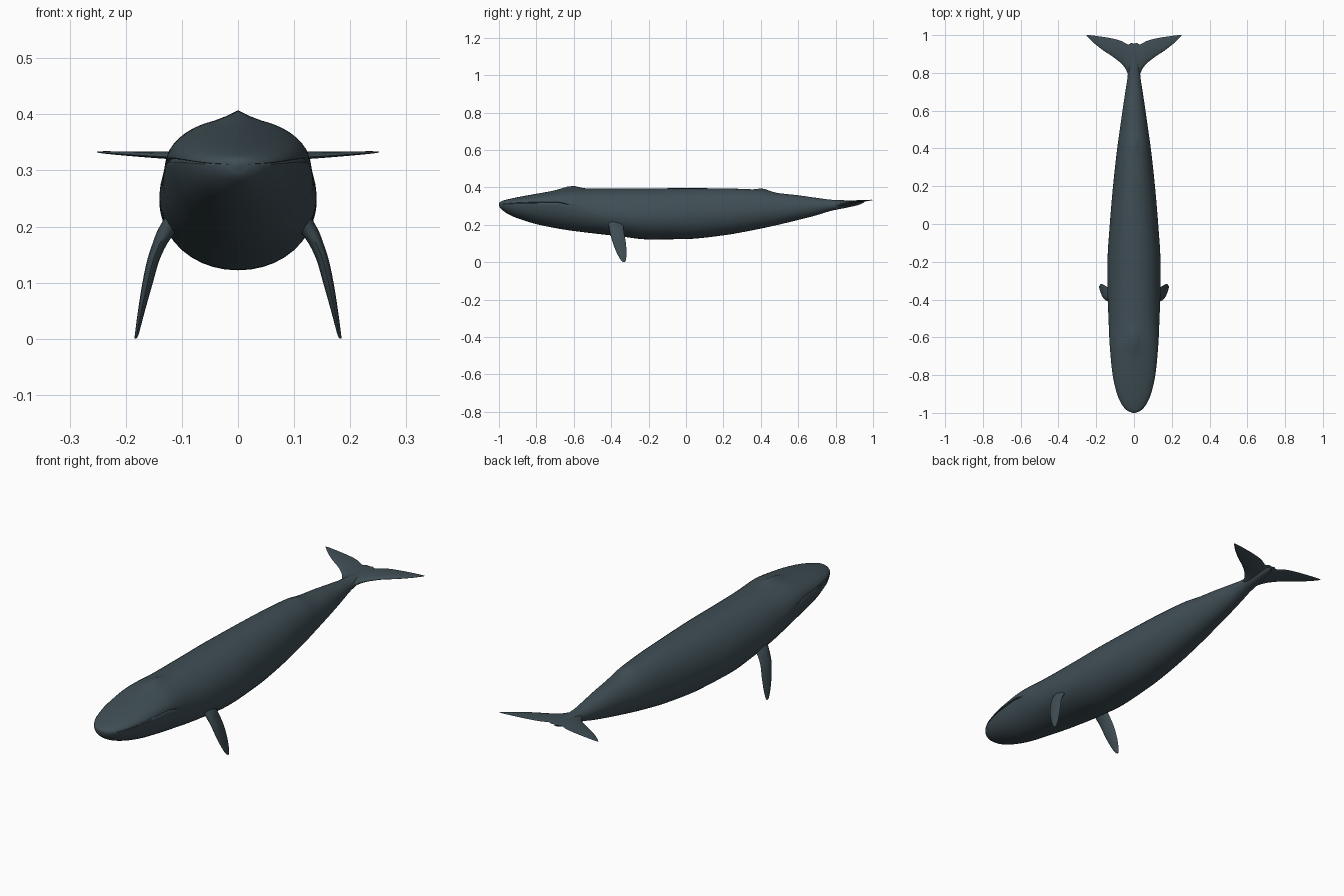
import bpy, math

if "Cube" in bpy.data.objects:
    bpy.data.objects.remove(bpy.data.objects["Cube"])

skin = bpy.data.materials.new("slate blue skin")
skin.diffuse_color = (0.05, 0.076, 0.09, 1)
skin.use_nodes = True
skin.node_tree.nodes["Principled BSDF"].inputs["Base Color"].default_value = skin.diffuse_color


def loft(name, rings):
    """Skin closed rings of equal length and cap both ends."""
    n = len(rings[0])
    verts = [p for r in rings for p in r]
    faces = [(i * n + j, i * n + (j + 1) % n, (i + 1) * n + (j + 1) % n, (i + 1) * n + j)
             for i in range(len(rings) - 1) for j in range(n)]
    faces += [tuple(range(n))[::-1], tuple(range(len(verts) - n, len(verts)))]
    me = bpy.data.meshes.new(name)
    me.from_pydata(verts, [], faces)
    me.materials.append(skin)
    ob = bpy.data.objects.new(name, me)
    bpy.context.collection.objects.link(ob)
    bpy.context.view_layer.objects.active = ob
    ob.select_set(True)
    bpy.ops.object.mode_set(mode='EDIT')
    bpy.ops.mesh.select_all(action='SELECT')
    bpy.ops.mesh.normals_make_consistent(inside=False)
    bpy.ops.object.mode_set(mode='OBJECT')
    bpy.ops.object.shade_smooth_by_angle(angle=math.radians(50))
    ob.select_set(False)
    return ob


def spline(rows, steps):
    """Smoothly interpolate rows whose first entry is the station (monotone cubic)."""
    def slope(k, c):
        if k == 0 or k == len(rows) - 1:
            a, b = (rows[0], rows[1]) if k == 0 else (rows[-2], rows[-1])
            return (b[c] - a[c]) / (b[0] - a[0])
        a, m, b = rows[k - 1], rows[k], rows[k + 1]
        s, t = (m[c] - a[c]) / (m[0] - a[0]), (b[c] - m[c]) / (b[0] - m[0])
        return 0 if s * t <= 0 else 2 * s * t / (s + t)
    out = []
    for k in range(len(rows) - 1):
        a, b = rows[k], rows[k + 1]
        h = b[0] - a[0]
        for i in range(steps):
            t = i / steps
            out.append([a[0] + h * t] + [
                (2*t**3 - 3*t*t + 1) * a[c] + (t**3 - 2*t*t + t) * h * slope(k, c)
                + (3*t*t - 2*t**3) * b[c] + (t**3 - t*t) * h * slope(k + 1, c)
                for c in range(1, len(a))])
    return out + [list(rows[-1])]


# Body: station y, half width, top z, bottom z, z of the widest line
body_rows = [
    (-1.0, .004, .314, .306, .31), (-.995, .022, .322, .292, .311), (-.98, .045, .329, .277, .312),
    (-.95, .068, .337, .257, .314), (-.9, .09, .348, .235, .317), (-.8, .113, .366, .204, .32),
    (-.7, .124, .382, .183, .32), (-.62, .130, .393, .170, .305), (-.5, .135, .394, .155, .27),
    (-.35, .140, .394, .138, .25), (-.2, .140, .395, .122, .245), (0, .128, .396, .124, .25),
    (.2, .111, .395, .144, .26), (.4, .089, .386, .180, .275), (.5, .075, .369, .202, .283),
    (.6, .061, .358, .226, .29), (.7, .046, .344, .252, .298), (.78, .034, .334, .276, .304),
    (.86, .028, .331, .292, .312), (.93, .016, .329, .309, .32), (.955, .003, .325, .322, .324)]

# Ring angles, denser at the sides so the mouth groove stays narrow
quarter = [0, .04, .09, .17] + [.17 + (math.pi / 2 - .17) * i / 9 for i in range(1, 10)]
half = quarter + [math.pi - a for a in quarter[-2::-1]]
angles = half + [math.pi + a for a in half[1:-1]]

rings = []
for y, w, top, bot, mid in spline(body_rows, 5):
    ring = []
    groove = .045 * min(1, max(0, (-.6 - y) / .05))
    # Splash guard in front of the blowholes, and the small dorsal fin
    guard = .014 * math.exp(-((y + .60) / (.08 if y < -.6 else .04)) ** 2)
    fin = .009 * math.exp(-((y - .41) / .035) ** 2)
    for a in angles:
        c, s = math.cos(a), math.sin(a)
        x = w * math.copysign(abs(c) ** .97, c)
        z = mid + (top - mid if s > 0 else mid - bot) * s
        if abs(s) < .02:
            x *= 1 - groove
        if s > 0:
            z += guard * math.exp(-(x / .02) ** 2) + fin * math.exp(-(x / .012) ** 2)
        ring.append((x, y, z))
    rings.append(ring)
loft("body", rings)

# Tail flukes: x, leading y, trailing y, thickness, lofted from tip to tip
fluke_rows = [(0, .76, .955, .036), (.015, .765, .958, .034), (.03, .79, .950, .032),
              (.045, .822, .957, .026), (.07, .852, .970, .021), (.11, .884, .981, .016),
              (.16, .917, .990, .012), (.21, .956, .997, .008), (.24, .984, 1.0, .005),
              (.251, .996, 1.0, .002)]
side = spline(fluke_rows, 3)
chord = [(1 - math.cos(math.pi * i / 8)) / 2 for i in range(9)]


def blade(t):
    """Thickness of a fin along its chord, blunt in front and thin behind."""
    return 1.9 * math.sqrt(t) * (1 - t) ** .9 + .02


rings = []
for x, lead, trail, thick in [[-r[0]] + r[1:] for r in side[:0:-1]] + side:
    pts = [(t, 1) for t in chord] + [(t, -1) for t in chord[-2:0:-1]]
    ring = []
    for t, s in pts:
        y = lead + (trail - lead) * t
        z = .306 + .135 * (y - .8) + .012 * min(1, abs(x) / .12) * (1 - (y - .76) / .24)
        ring.append((x, y, z + s * blade(t) * thick / 2))
    rings.append(ring)
loft("tail_flukes", rings)

# Flippers: negative z, centre x, leading y, trailing y, thickness
flipper_rows = [(-.225, .105, -.425, -.325, .05), (-.195, .125, -.414, -.335, .045),
                (-.17, .139, -.409, -.333, .034), (-.14, .151, -.402, -.328, .028),
                (-.10, .161, -.390, -.321, .024), (-.05, .172, -.370, -.318, .016),
                (-.02, .178, -.354, -.320, .011), (-.005, .181, -.343, -.324, .008),
                (0, .183, -.336, -.327, .004)]
for sgn, label in ((1, "right"), (-1, "left")):
    rings = []
    for nz, cx, lead, trail, thick in spline(flipper_rows, 3):
        pts = [(t, 1) for t in chord] + [(t, -1) for t in chord[-2:0:-1]]
        rings.append([(sgn * (cx + s * blade(t) * thick / 2), lead + (trail - lead) * t, -nz)
                      for t, s in pts])
    loft(label + "_flipper", rings)
